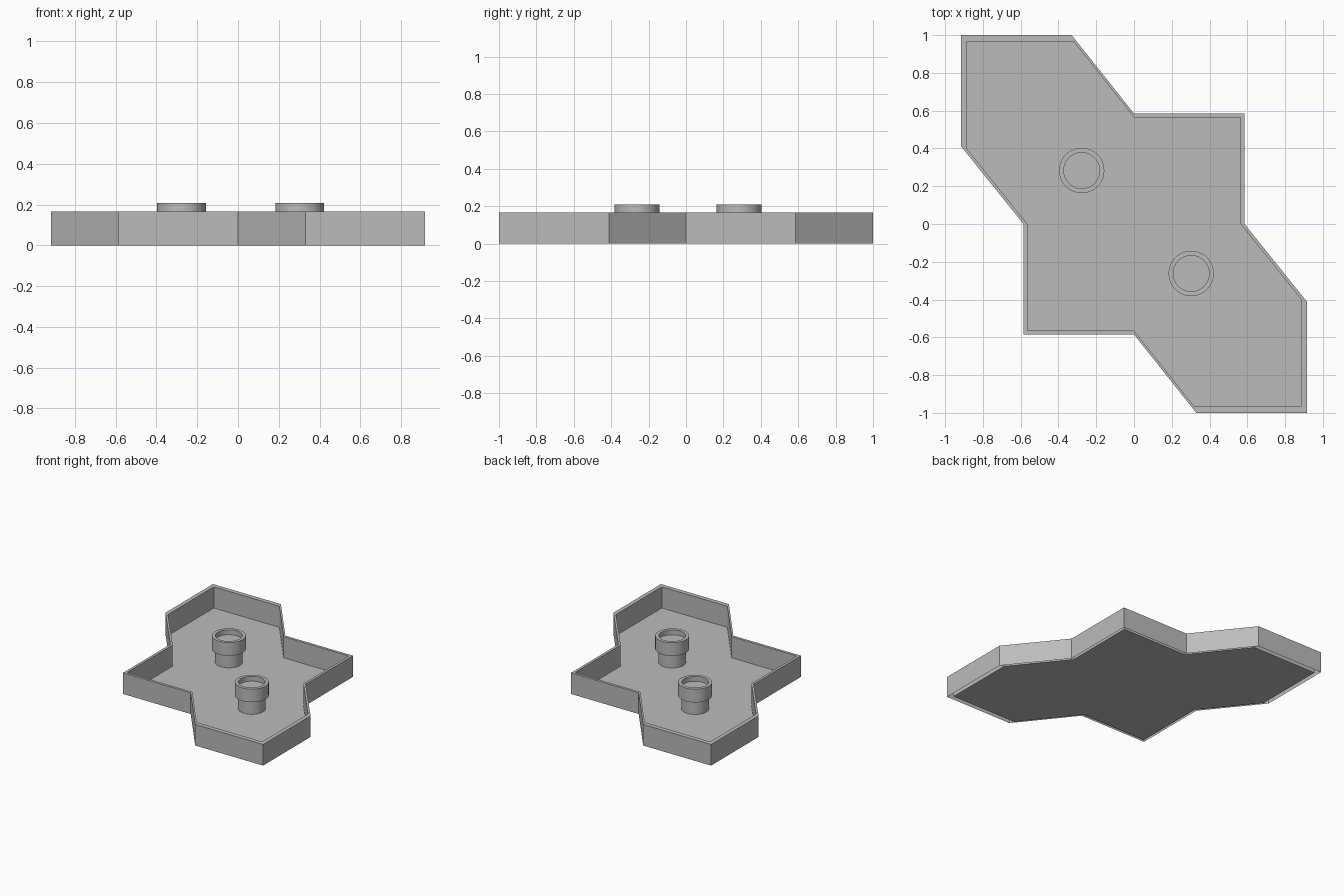
import bpy, bmesh, math

if "Cube" in bpy.data.objects:
    bpy.data.objects.remove(bpy.data.objects["Cube"], do_unlink=True)

grey = bpy.data.materials.new("plain grey")
grey.use_nodes = True
colour = (0.5, 0.5, 0.5, 1)
grey.diffuse_color = colour
grey.node_tree.nodes["Principled BSDF"].inputs["Base Color"].default_value = colour


def skin(name, rings, location=(0, 0, 0), smooth=False):
    """Join matching rings of points with quads and cap the last ring."""
    bm = bmesh.new()
    loops = [[bm.verts.new(p) for p in ring] for ring in rings]
    for low, high in zip(loops, loops[1:]):
        for i in range(len(low)):
            j = (i + 1) % len(low)
            bm.faces.new((low[i], low[j], high[j], high[i]))
    bm.faces.new(loops[-1])
    mesh = bpy.data.meshes.new(name)
    bm.to_mesh(mesh)
    bm.free()
    mesh.materials.append(grey)
    obj = bpy.data.objects.new(name, mesh)
    obj.location = location
    bpy.context.collection.objects.link(obj)
    if smooth:
        bpy.ops.object.select_all(action='DESELECT')
        bpy.context.view_layer.objects.active = obj
        obj.select_set(True)
        bpy.ops.object.shade_smooth_by_angle(angle=math.radians(30))
    return obj


# Tray: half the outline, repeated by a half turn, with a thin hollow wall
half = [(0.917, -0.413), (0.585, 0), (0.585, 0.585),
        (0, 0.585), (-0.33, 1), (-0.917, 1)]
outline = half + [(-x, -y) for x, y in half]
wall_height = 0.165


def tray_ring(scale, z):
    return [(x * scale, y * scale, z) for x, y in outline]


skin("tray", [tray_ring(1, 0), tray_ring(1, wall_height),
              tray_ring(0.965, wall_height), tray_ring(0.965, 0)])

# Pegs: narrow stem, wide collar and a shallow round recess on top
peg_profile = [(0.097, 0), (0.097, 0.095), (0.09, 0.105), (0.12, 0.105),
               (0.12, 0.208), (0.095, 0.208), (0.095, 0.17)]
sides = 40


def circle(radius, z):
    turns = [math.tau * i / sides for i in range(sides)]
    return [(radius * math.cos(a), radius * math.sin(a), z) for a in turns]


for name, x, y in (("left_peg", 0.303, -0.262), ("right_peg", -0.277, 0.283)):
    skin(name, [circle(r, z) for r, z in peg_profile], (x, y, 0), True)
